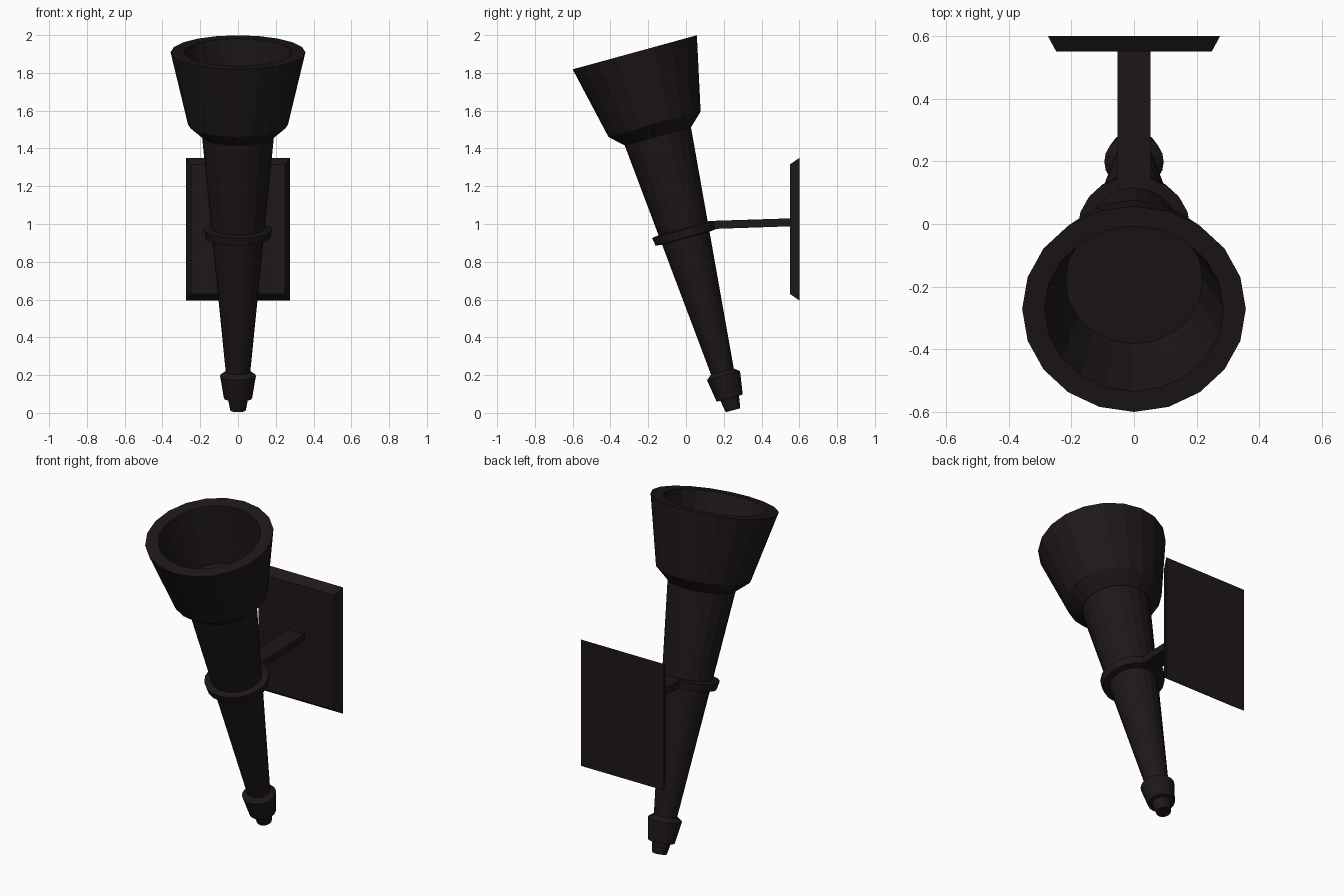
import bpy, bmesh, math
from mathutils import Matrix, Vector

if "Cube" in bpy.data.objects:
    bpy.data.objects.remove(bpy.data.objects["Cube"])

SIDES = 20
TILT = math.radians(15.35)
mat = bpy.data.materials.new("dark_iron")
mat.diffuse_color = (0.013, 0.009, 0.009, 1)
mat.use_nodes = True
mat.node_tree.nodes["Principled BSDF"].inputs["Base Color"].default_value = mat.diffuse_color

# Shared torch axis: leans forward, slightly narrower front to back
AXIS = (Matrix.Translation((0, 0.249, 0.014)) @ Matrix.Rotation(TILT, 4, 'X')
        @ Matrix.Diagonal((1, 0.955, 1, 1)))


def finish(bm, name):
    bmesh.ops.recalc_face_normals(bm, faces=bm.faces)
    me = bpy.data.meshes.new(name)
    bm.to_mesh(me)
    bm.free()
    me.materials.append(mat)
    ob = bpy.data.objects.new(name, me)
    bpy.context.collection.objects.link(ob)
    return ob


def lathe(name, profile, caps=True, closed=False):
    """Revolve (radius, height) pairs about the torch axis."""
    bm = bmesh.new()
    rings = []
    for r, h in profile:
        rings.append([bm.verts.new(AXIS @ Vector((
            r * math.cos(2 * math.pi * i / SIDES),
            r * math.sin(2 * math.pi * i / SIDES), h))) for i in range(SIDES)])
    pairs = list(zip(rings, rings[1:]))
    if closed:
        pairs.append((rings[-1], rings[0]))
    for a, b in pairs:
        for i in range(SIDES):
            j = (i + 1) % SIDES
            bm.faces.new((a[i], a[j], b[j], b[i]))
    if caps:
        bm.faces.new(rings[0])
        bm.faces.new(rings[-1])
    return finish(bm, name)


def loft(name, rect_a, rect_b):
    """Box-like solid between two four-cornered ends."""
    bm = bmesh.new()
    a = [bm.verts.new(p) for p in rect_a]
    b = [bm.verts.new(p) for p in rect_b]
    bm.faces.new(a)
    bm.faces.new(b)
    for i in range(4):
        j = (i + 1) % 4
        bm.faces.new((a[i], a[j], b[j], b[i]))
    return finish(bm, name)


def rect(hx, y, z0, z1):
    return [(-hx, y, z0), (hx, y, z0), (hx, y, z1), (-hx, y, z1)]


# Stepped foot and tapered stem
lathe("tip", [(0.041, 0), (0.05, 0.045), (0.053, 0.066), (0.075, 0.067),
              (0.095, 0.19), (0.066, 0.212)])
lathe("stem", [(0.064, 0.2), (0.193, 1.53)])

# Collar band gripped by the wall arm
lathe("collar", [(0.135, 0.945), (0.172, 0.948), (0.18, 0.992), (0.14, 0.998)],
      caps=False, closed=True)

# Hollow flared cup: outer wall, rim, inner wall, floor
lathe("cup", [(0.192, 1.505), (0.265, 1.57), (0.357, 1.965),
              (0.286, 1.965), (0.22, 1.62)])

# Wall arm and bevelled back plate
loft("arm", rect(0.053, 0.12, 0.973, 1.016), rect(0.053, 0.56, 0.988, 1.03))
loft("wall_plate", rect(0.248, 0.55, 0.63, 1.315), rect(0.275, 0.6, 0.595, 1.35))
